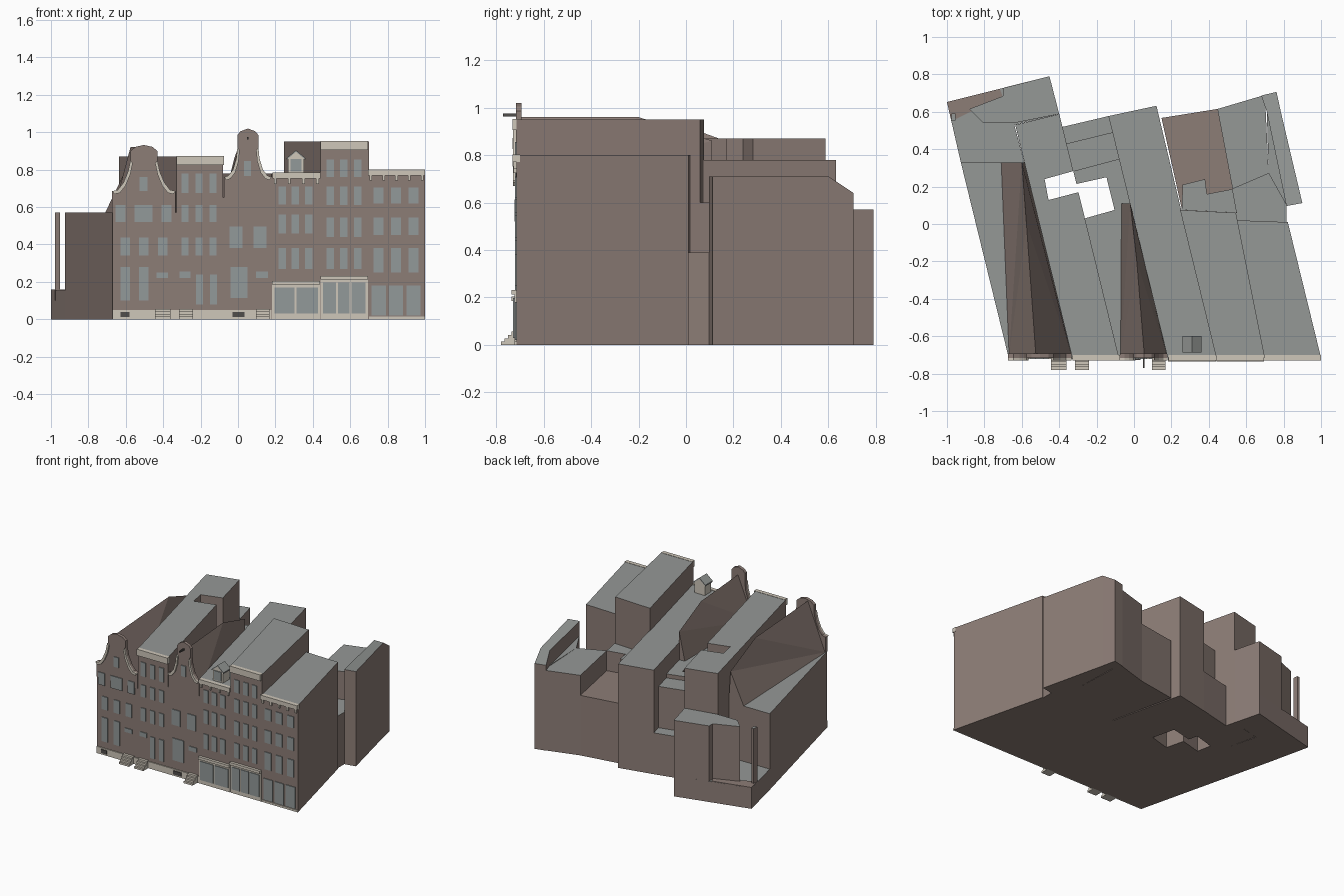
import bpy, bmesh

if "Cube" in bpy.data.objects:
    bpy.data.objects.remove(bpy.data.objects["Cube"])

def mat(name, c):
    m = bpy.data.materials.new(name)
    m.diffuse_color = (*c, 1)
    m.use_nodes = True
    m.node_tree.nodes["Principled BSDF"].inputs["Base Color"].default_value = m.diffuse_color
    return m

BRICK = mat("brown_brick", (0.265, 0.205, 0.183))
ROOF = mat("grey_roof", (0.30, 0.315, 0.305))
GLASS = mat("window_glass", (0.29, 0.32, 0.32))
CREAM = mat("cream_trim", (0.62, 0.57, 0.49))
DARK = mat("dark_vent", (0.08, 0.075, 0.07))
FRONT = -0.715

def mesh(name, verts, faces, mats, top=False):
    bm = bmesh.new()
    vs = [bm.verts.new(v) for v in verts]
    for f in faces:
        bm.faces.new([vs[i] for i in f])
    bmesh.ops.recalc_face_normals(bm, faces=bm.faces)
    bm.normal_update()
    if top:                                  # second colour on upward faces
        for f in bm.faces:
            f.material_index = 1 if f.normal.z > 0.5 else 0
    me = bpy.data.meshes.new(name)
    bm.to_mesh(me)
    bm.free()
    for m in mats:
        me.materials.append(m)
    ob = bpy.data.objects.new(name, me)
    bpy.context.collection.objects.link(ob)
    return ob

def skin(n):
    return [list(range(n)), list(range(n, 2 * n))] + \
        [[i, (i + 1) % n, (i + 1) % n + n, i + n] for i in range(n)]

def prism(name, pts, z0, z1, wall=BRICK, top=ROOF):
    """Vertical prism; z1 may be one height or one per corner."""
    zs = z1 if isinstance(z1, (list, tuple)) else [z1] * len(pts)
    v = [(x, y, z0) for x, y in pts] + [(x, y, z) for (x, y), z in zip(pts, zs)]
    return mesh(name, v, skin(len(pts)), [wall, top], True)

def slab(name, pts, y0, y1, m):
    """Outline in x,z given depth along y."""
    v = [(x, y0, z) for x, z in pts] + [(x, y1, z) for x, z in pts]
    return mesh(name, v, skin(len(pts)), [m])

def box(name, x0, x1, y0, y1, z0, z1, m):
    return prism(name, [(x0, y0), (x1, y0), (x1, y1), (x0, y1)], z0, z1, m, m)

def P(u, y):
    """Point on the slanted lot line that meets the street at x = u."""
    return (u - 0.245 * (y - FRONT), y)

# --- house bodies on slanted lots ---
prism("house1_body", [P(-.67, FRONT), P(-.33, FRONT), P(-.33, .33), P(-.67, .33)], 0, .57)
prism("house1_yard", [P(-.67, .33), P(-.33, .33), (-.64, .53), (-.40, .588),
                      (-.452, .79), (-1, .652)], 0, .155)
prism("house1_annex", [(-.88, .615), (-.805, .54), (-.64, .54), (-.40, .588),
                       (-.452, .79), (-.70, .727), (-.70, .684)], .1, .57)
prism("house1_low_deck", [(-1, .652), (-.717, .722), (-.703, .684), (-.976, .55)],
      .15, .16, BRICK, BRICK)
prism("house1_yard_post", [(-.978, .55), (-.952, .555), (-.955, .59), (-.975, .59)], .1, .57)
prism("house2_body", [P(-.33, FRONT), P(-.08, FRONT), P(-.08, .17), (-.457, .128),
                      (-.478, .24), P(-.08, .283), P(-.08, .588), P(-.33, .53)], 0, .87)
prism("house3_body", [P(-.08, FRONT), P(.18, FRONT), P(.18, .348), P(-.08, .283),
                      P(-.08, .214), (-.147, .25), (-.104, .075), P(-.08, .03)], 0, .65)
prism("house3_rear", [P(-.08, .283), P(.18, .348), P(.18, .49), P(-.08, .43)], 0, .62)
prism("house3_rear_low", [P(-.08, .43), P(.18, .49), P(.18, .577), P(-.08, .519)], 0, .31)
prism("house4_body", [P(.18, FRONT), P(.44, FRONT), P(.45, .632), P(.18, .577)], 0, .78)
prism("house5_body", [P(.44, FRONT), P(.70, FRONT), (.545, .06), P(.44, .075)], 0, .95)
prism("house6_body", [P(.70, FRONT), P(1, FRONT), P(1, .01), (.55, .02)], 0, .80)

# --- rear blocks behind houses 5 and 6 ---
prism("rear_terrace", [P(.45, .07), (.55, .06), (.527, .187), (.446, .615), (.147, .567)],
      0, .45, BRICK, BRICK)
prism("rear_step", [(.26, .21), (.38, .24), (.39, .16), (.527, .187), (.55, .06), (.255, .075)],
      .4, .60)
prism("rear_light_well", [(.55, .02), (.815, .01), (.815, .11), (.72, .27), (.527, .187)], 0, .39)
prism("rear_floor", [(.527, .187), (.72, .27), (.70, .69), (.446, .615)], 0, .60)
prism("rear_side_wall", [(.815, .096), (.90, .112), (.785, .60), (.762, .706), (.68, .687),
                         (.71, .60)], 0, [.71, .71, .71, .64, .64, .71])
prism("rear_wall_fill", [(.72, .27), (.815, .10), (.71, .60)], 0, .60)

# --- steep roofs behind the two curved gables ---
def gable_roof(name, left0, left1, ridge0, ridge1, ridge2, right0, right1):
    v = [left0, left1, ridge0, ridge1, ridge2, right0, right1]
    mesh(name, v, [[0, 2, 3], [0, 3, 4], [0, 4, 1], [5, 3, 2], [5, 4, 3], [5, 6, 4],
                   [1, 4, 6], [0, 5, 2], [0, 1, 6, 5]], [BRICK])

gable_roof("house1_roof", (-.668, -.70, .57), (-.71, .33, .57), (-.525, -.70, .92),
           (-.575, 0, .92), (-.60, .33, .80), (-.335, -.70, .57), (-.586, .33, .57))
gable_roof("house3_roof", (-.072, -.70, .65), (-.067, .11, .65), (.055, -.70, .96),
           (.015, -.20, .96), (-.02, .11, .86), (.175, -.70, .65), (-.018, .111, .65))

# --- curved gable fronts with trim along the shoulders ---
def gable(name, cx, half):
    left = [(cx - d, z) for d, z in half]
    right = [(cx + d, z) for d, z in reversed(half) if d > 0]
    slab(name, left + right, FRONT - .002, FRONT + .022, BRICK)
    for s, side in ((-1, "left"), (1, "right")):
        curve = [(cx + s * d, z) for d, z in half[1:6]]
        inner = [(x - s * .012, z - .016) for x, z in reversed(curve)]
        slab(f"{name}_trim_{side}", curve + inner, FRONT - .014, FRONT - .001, CREAM)

gable("house1_gable", -.503, [(.17, .57), (.17, .685), (.14, .692), (.11, .73), (.085, .79),
                              (.072, .85), (.072, .90), (.045, .922), (0, .932)])
gable("house3_gable", .053, [(.127, .65), (.127, .76), (.105, .768), (.08, .80), (.062, .86),
                             (.056, .92), (.056, .985), (.04, 1.005), (0, 1.02)])
box("lifting_beam", .049, .057, -.77, -.70, .962, .974, DARK)

# --- cornices ---
for name, x0, x1, z0, z1, n in (("house2", -.33, -.075, .825, .872, 0),
                                ("house4", .185, .44, .752, .784, 4),
                                ("house5", .44, .695, .905, .952, 0),
                                ("house6", .695, 1, .77, .802, 5)):
    box(name + "_cornice", x0, x1, -.73, -.70, z0, z1, CREAM)
    for i in range(n):
        x = x0 + .008 + i * (x1 - x0 - .03) / (n - 1)
        box(f"{name}_bracket_{i}", x, x + .014, -.727, FRONT + .005, z0 - .028, z0, CREAM)

# --- windows: columns as (left, right), rows as (bottom, top) ---
def windows(name, cols, rows, y=FRONT):
    for i, (x0, x1) in enumerate(cols):
        for j, (z0, z1) in enumerate(rows):
            box(f"{name}_window_{i}_{j}", x0, x1, y - .006, y + .002, z0, z1, GLASS)

def columns(start, step, width, n=3):
    return [(start + i * step, start + i * step + width) for i in range(n)]

windows("house1_attic", [(-.527, -.484)], [(.685, .76)], FRONT - .002)
windows("house1_upper", [(-.655, -.602), (-.553, -.457), (-.41, -.355)], [(.52, .612)], FRONT - .002)
windows("house1_middle", columns(-.628, .1, .05), [(.34, .437)])
windows("house1_ground", columns(-.628, .1, .05, 2), [(.10, .28)])
windows("house1_door", [(-.435, -.375)], [(.22, .25)])
windows("house2_upper", columns(-.302, .075, .038), [(.675, .78), (.52, .61), (.34, .437)])
windows("house2_ground", columns(-.225, .075, .038, 2), [(.08, .24)])
windows("house2_door", [(-.312, -.255)], [(.222, .255)])
windows("house3_attic", [(.032, .07)], [(.765, .845)], FRONT - .002)
windows("house3_upper", [(-.045, .025), (.083, .153)], [(.38, .495)])
windows("house3_ground", [(-.04, .052)], [(.115, .28)])
windows("house3_door", [(.095, .16)], [(.222, .255)])
windows("house4_upper", columns(.217, .07, .04), [(.615, .71), (.46, .56), (.27, .38)])
windows("house5_upper", columns(.473, .073, .04), [(.76, .855), (.61, .71), (.44, .545), (.27, .38)])
windows("house6_upper", columns(.725, .093, .053), [(.62, .705), (.45, .545), (.25, .38)])
windows("house6_shop", columns(.715, .093, .075), [(.02, .18)])

# --- shop fronts ---
def shop(name, x0, x1, top, panes):
    box(name + "_frame", x0, x1, -.722, FRONT, 0, top, CREAM)
    box(name + "_lintel", x0, x1, -.735, FRONT, top - .02, top, CREAM)
    windows(name, panes, [(.03, top - .035)], -.722)

shop("house4_shop", .183, .438, .205, [(.195, .302), (.314, .428)])
shop("house5_shop", .442, .695, .232, [(.455, .523), (.535, .595), (.607, .683)])
box("house6_sill", .70, 1, -.722, FRONT, 0, .015, CREAM)

# --- plinth, cellar vents and entrance steps ---
box("plinth", -.67, .18, -.722, FRONT, 0, .05, CREAM)
for i, (x0, x1) in enumerate(((-.628, -.58), (-.03, .035))):
    box(f"cellar_vent_{i}", x0, x1, -.727, -.72, .012, .04, DARK)
for i, (x0, x1) in enumerate(((-.443, -.36), (-.315, -.24), (.095, .168))):
    for k in range(4):
        box(f"entrance_{i}_step_{k}", x0, x1, -.78 + k * .015, FRONT,
            k * .014, (k + 1) * .014, CREAM)

# --- roof dormer on house 4 ---
slab("dormer", [(.268, .77), (.352, .77), (.352, .86), (.31, .895), (.268, .86)], -.68, -.605, CREAM)
for s, side in ((-1, "left"), (1, "right")):
    e = .31 + s * .05
    slab(f"dormer_roof_{side}", [(.31, .895), (e, .853), (e, .862), (.31, .904)], -.687, -.60, ROOF)
windows("dormer", [(.28, .34)], [(.79, .858)], -.68)
